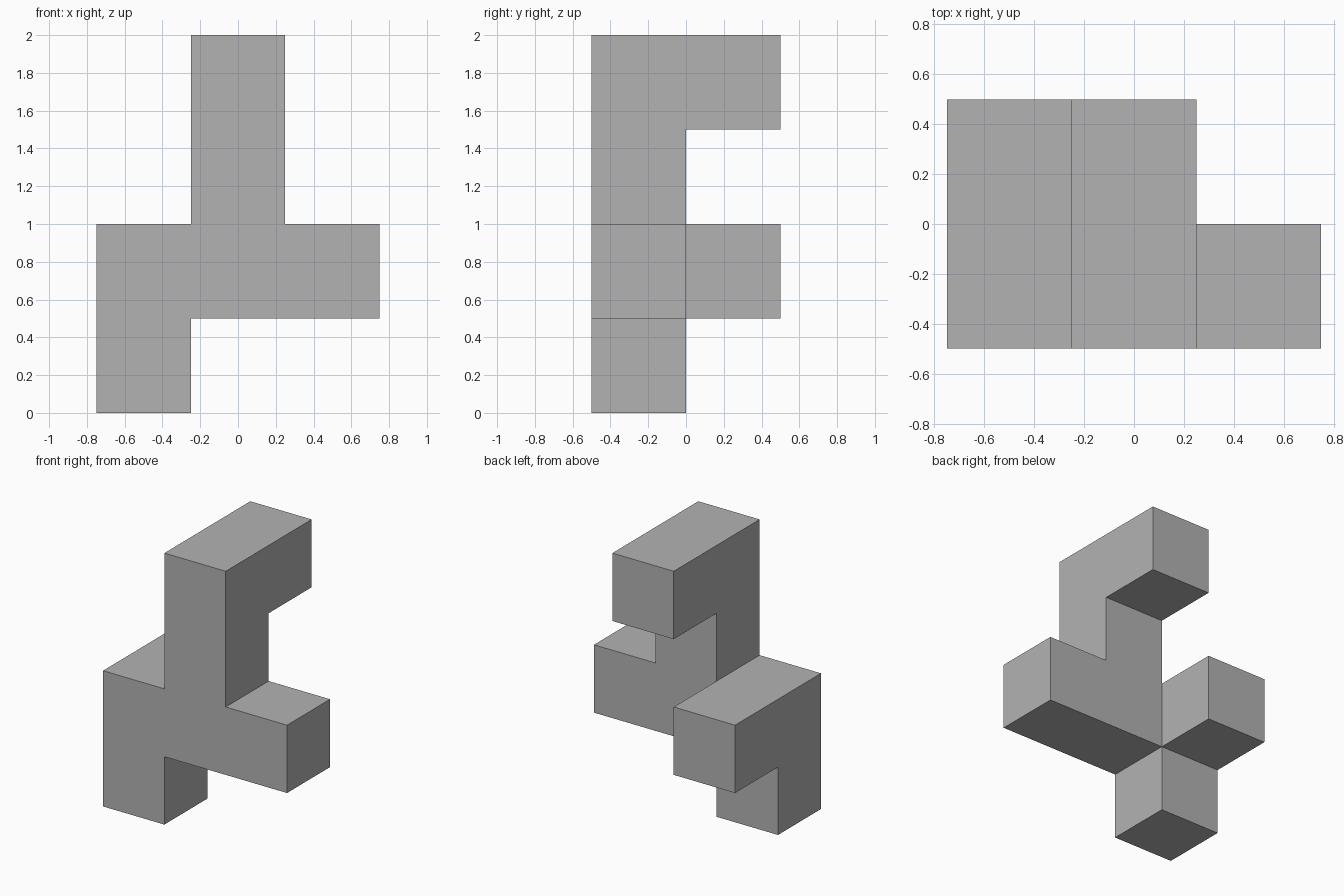
import bpy
import bmesh
from mathutils import Vector

default = bpy.data.objects.get("Cube")
if default:
    bpy.data.objects.remove(default, do_unlink=True)

UNIT = 0.5
ORIGIN = Vector((-0.75, -0.5, 0))

# Parts as runs of unit blocks: start cell and block counts along x, y, z
PARTS = {
    "left_post": ((0, 0, 0), (1, 1, 2)),
    "left_rear_arm": ((0, 1, 1), (1, 1, 1)),
    "centre_post": ((1, 0, 1), (1, 1, 3)),
    "top_rear_arm": ((1, 1, 3), (1, 1, 1)),
    "side_arm": ((2, 0, 1), (1, 1, 1)),
}
cells = {
    (start[0] + i, start[1] + j, start[2] + k)
    for start, count in PARTS.values()
    for i in range(count[0]) for j in range(count[1]) for k in range(count[2])
}


def add_side(bm, cell, axis, sign):
    """Add one outward-facing square of a unit block."""
    u, v = Vector(), Vector()
    u[(axis + 1) % 3] = v[(axis + 2) % 3] = UNIT / 2
    normal = Vector()
    normal[axis] = sign * UNIT / 2
    centre = ORIGIN + (Vector(cell) + Vector((0.5, 0.5, 0.5))) * UNIT + normal
    corners = [centre - u - v, centre + u - v, centre + u + v, centre - u + v]
    if sign < 0:
        corners.reverse()
    bm.faces.new([bm.verts.new(c) for c in corners])


# One closed shell: only exposed block sides, with flat areas merged
bm = bmesh.new()
for cell in sorted(cells):
    for axis in range(3):
        for sign in (-1, 1):
            neighbour = list(cell)
            neighbour[axis] += sign
            if tuple(neighbour) not in cells:
                add_side(bm, cell, axis, sign)
bmesh.ops.remove_doubles(bm, verts=bm.verts[:], dist=0.001)
bmesh.ops.dissolve_limit(bm, angle_limit=0.01, verts=bm.verts[:], edges=bm.edges[:])

mesh = bpy.data.meshes.new("block_body")
bm.to_mesh(mesh)
bm.free()
body = bpy.data.objects.new("block_body", mesh)
bpy.context.collection.objects.link(body)

# Plain grey
grey = bpy.data.materials.new("plain_grey")
grey.use_nodes = True
colour = (0.45, 0.45, 0.45, 1)
grey.diffuse_color = colour
grey.node_tree.nodes["Principled BSDF"].inputs["Base Color"].default_value = colour
mesh.materials.append(grey)
